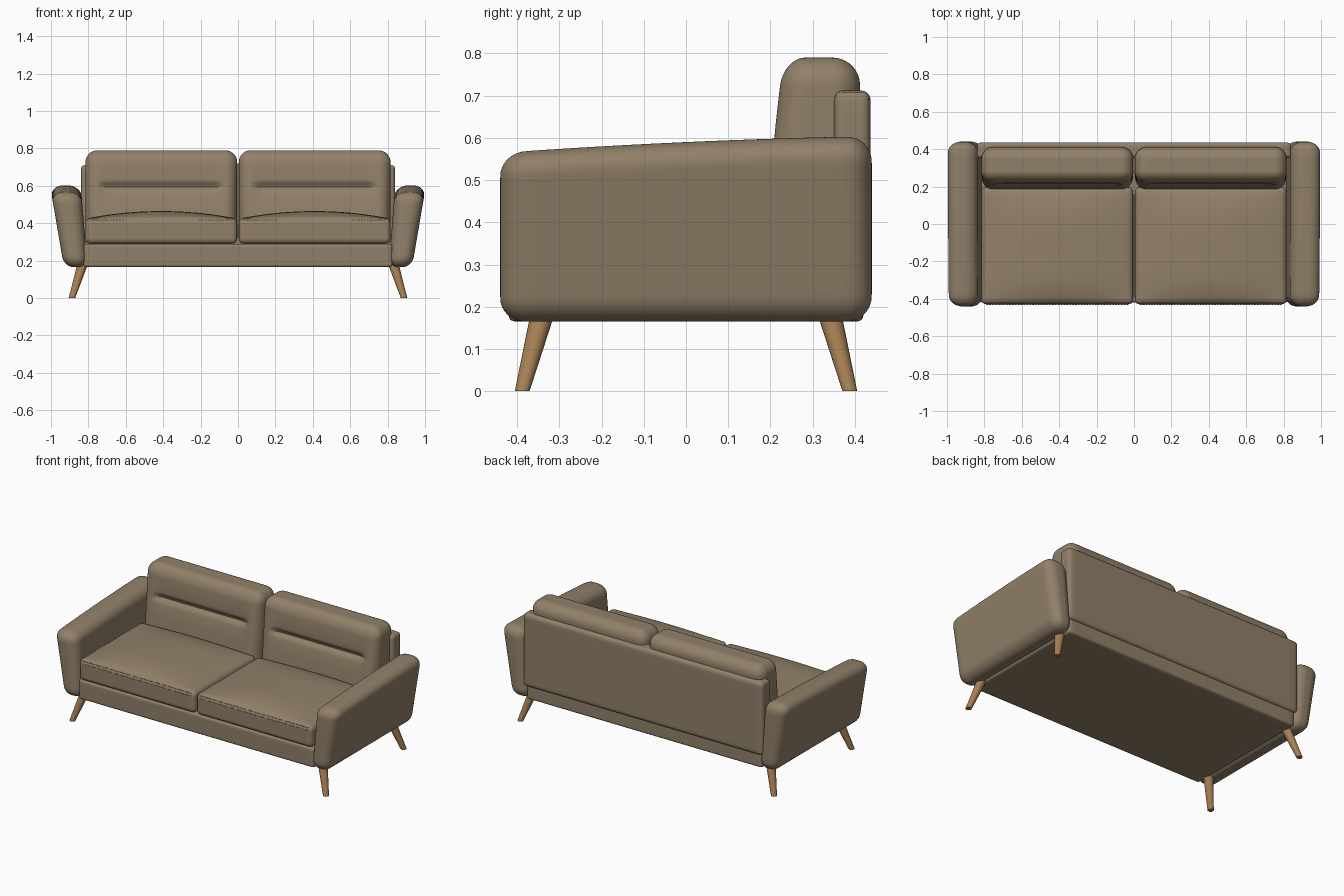
import bpy, bmesh, math
from mathutils import Vector

if "Cube" in bpy.data.objects:
    bpy.data.objects.remove(bpy.data.objects["Cube"])


def material(name, rgb):
    m = bpy.data.materials.new(name)
    m.diffuse_color = (*rgb, 1)
    m.use_nodes = True
    m.node_tree.nodes["Principled BSDF"].inputs["Base Color"].default_value = m.diffuse_color
    return m


FABRIC = material("taupe fabric", (0.285, 0.217, 0.142))
WOOD = material("oak wood", (0.39, 0.215, 0.09))


def finish(bm, name, mat):
    bmesh.ops.recalc_face_normals(bm, faces=bm.faces[:])
    me = bpy.data.meshes.new(name)
    bm.to_mesh(me)
    bm.free()
    me.materials.append(mat)
    ob = bpy.data.objects.new(name, me)
    bpy.context.collection.objects.link(ob)
    return ob


def rounded_box(name, lo, hi, r, n=24, deform=None, side=1):
    """Box with rounded edges, vertices gathered near the edges, then deformed and mirrored."""
    lo, hi = Vector(lo), Vector(hi)
    bm = bmesh.new()
    bmesh.ops.create_cube(bm, size=2)
    bmesh.ops.subdivide_edges(bm, edges=bm.edges[:], cuts=n - 1, use_grid_fill=True)
    for v in bm.verts:
        t = Vector([math.sin(c * math.pi / 2) for c in v.co])
        p = Vector([lo[i] + (hi[i] - lo[i]) * (t[i] + 1) / 2 for i in range(3)])
        inner = Vector([min(max(p[i], lo[i] + r), hi[i] - r) for i in range(3)])
        p = inner + (p - inner).normalized() * r
        if deform:
            p = deform(p)
        v.co = (p.x * side, p.y, p.z)
    return finish(bm, name, FABRIC)


def arm_shape(p):
    # top rises to the back; section leans outward and thickens upward
    top = 0.59 + 0.045 * p.y - 0.03 * p.y ** 2
    z = 0.165 + (p.z - 0.165) * (top - 0.165) / 0.435
    half = 0.0625 + 0.0455 * (z - 0.165)
    return Vector((0.868 + 0.125 * (z - 0.165) + p.x / 0.07 * half, p.y, z))


def seat_shape(p):
    # crowned top
    u = (p.x - 0.41) / 0.405
    v = (p.y + 0.115) / 0.315
    w = max(0, (p.z - 0.29) / 0.135)
    p.z += 0.04 * w * max(0, 1 - u * u) * max(0, 1 - v ** 4)
    return p


def back_shape(p):
    # front leans back towards the top, with a pinched horizontal crease
    w = min(1, max(0, (0.31 - p.y) / 0.10))
    u = abs(p.x - 0.41)
    p.y += w * (-0.02 + 0.12 * (p.z - 0.45))
    ends = 1 / (1 + math.exp((u - 0.315) / 0.01))
    d = p.z - 0.597
    pinch = 0.024 * math.exp(-(d / 0.014) ** 2) + 0.008 * math.exp(-(d / 0.06) ** 2)
    p.y += w * ends * pinch
    return p


def stitches(name, rows, x0, x1, count, side):
    bm = bmesh.new()
    for y, z in rows:
        for i in range(count):
            x = x0 + (x1 - x0) * i / (count - 1)
            vs = bmesh.ops.create_cube(bm, size=1)["verts"]
            for v in vs:
                v.co = ((x + v.co.x * 0.009) * side, y + v.co.y * 0.004, z + v.co.z * 0.003)
    return finish(bm, name, FABRIC)


def leg(name, sx, sy):
    bm = bmesh.new()
    bmesh.ops.create_cone(bm, cap_ends=True, segments=24, radius1=0.0175, radius2=0.029, depth=0.19)
    for v in bm.verts:
        z = v.co.z + 0.095
        t = z / 0.19
        v.co = (sx * (0.888 - 0.06 * t) + v.co.x, sy * (0.388 - 0.05 * t) + v.co.y, z)
    return finish(bm, name, WOOD)


# Frame and back panel
rounded_box("base_frame", (-0.825, -0.42, 0.165), (0.825, 0.42, 0.29), 0.015)
rounded_box("back_panel", (-0.84, 0.35, 0.25), (0.84, 0.437, 0.712), 0.022)

# Paired parts
for side, label in ((-1, "left"), (1, "right")):
    rounded_box(label + "_arm", (-0.07, -0.44, 0.165), (0.07, 0.44, 0.60), 0.06, 32, arm_shape, side)
    rounded_box(label + "_seat_cushion", (0.004, -0.43, 0.29), (0.816, 0.197, 0.425), 0.028, 32, seat_shape, side)
    rounded_box(label + "_back_cushion", (0.004, 0.21, 0.30), (0.816, 0.412, 0.79), 0.065, 64, back_shape, side)
    stitches(label + "_seat_stitching", [(-0.430, 0.400), (-0.425, 0.415)], 0.035, 0.785, 50, side)
    leg(label + "_front_leg", side, -1)
    leg(label + "_back_leg", side, 1)

# Smooth shading with sharp edges kept
for ob in bpy.context.scene.objects:
    ob.select_set(True)
    bpy.context.view_layer.objects.active = ob
bpy.ops.object.shade_smooth_by_angle(angle=math.radians(40))
